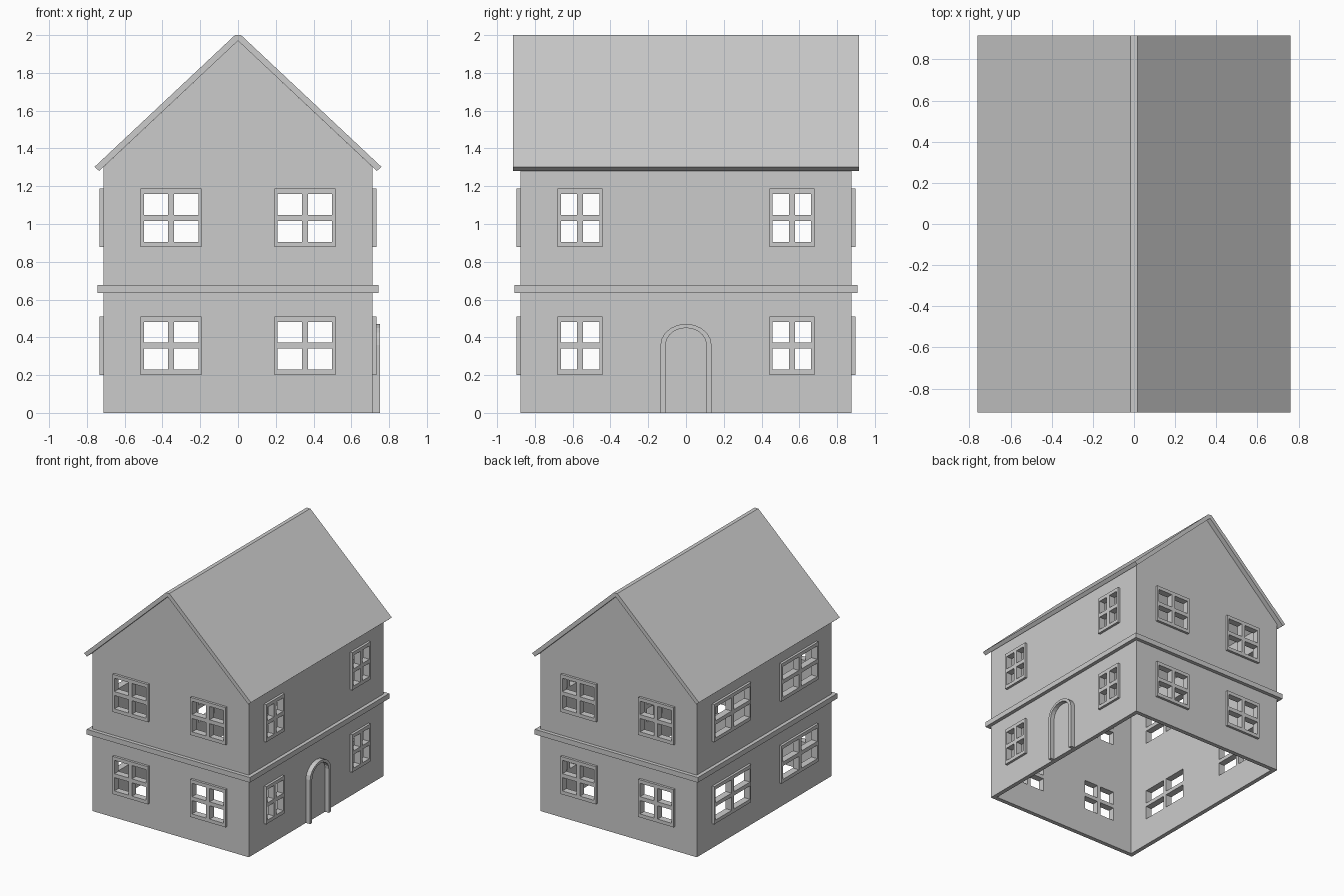
import bpy, bmesh
from math import radians, sin, cos, pi
from mathutils import Matrix, Vector

if "Cube" in bpy.data.objects:
    bpy.data.objects.remove(bpy.data.objects["Cube"])

WX, WY, T = 0.713, 0.877, 0.035      # wall half sizes and thickness
OUT = 0.02                           # window frame projection
SLOPE, APEX = 0.938, 1.97            # underside of the roof


def finish(name, bm, matrix=Matrix()):
    bmesh.ops.recalc_face_normals(bm, faces=bm.faces)
    me = bpy.data.meshes.new(name)
    bm.to_mesh(me)
    bm.free()
    ob = bpy.data.objects.new(name, me)
    ob.matrix_world = matrix
    bpy.context.collection.objects.link(ob)
    return ob


def add_box(bm, x0, x1, y0, y1, z0, z1, matrix=Matrix()):
    m = matrix @ Matrix.Translation(((x0 + x1) / 2, (y0 + y1) / 2, (z0 + z1) / 2)) \
        @ Matrix.Diagonal((x1 - x0, y1 - y0, z1 - z0, 1))
    bmesh.ops.create_cube(bm, size=1, matrix=m)


def extrude_profile(name, pts, y0, y1, matrix=Matrix()):
    """Extrude an x/z outline along y."""
    bm = bmesh.new()
    face = bm.faces.new([bm.verts.new((x, y0, z)) for x, z in pts])
    ext = bmesh.ops.extrude_face_region(bm, geom=[face])
    vs = [v for v in ext['geom'] if isinstance(v, bmesh.types.BMVert)]
    bmesh.ops.translate(bm, verts=vs, vec=(0, y1 - y0, 0))
    return finish(name, bm, matrix)


def wall_frame(angle, dist):
    """Local x runs along the wall, local -y points outward."""
    return Matrix.Rotation(radians(angle), 4, 'Z') @ Matrix.Translation((0, -dist, 0))


# Gabled walls
eave = APEX - SLOPE * WX
walls = extrude_profile("walls", [(-WX, 0), (WX, 0), (WX, eave), (0, APEX), (-WX, eave)], -WY, WY)
bm = bmesh.new()
add_box(bm, -WX + T, WX - T, -WY + T, WY - T, -1, 3)
void = finish("interior_cutter", bm)

# Windows: frame border, glazing bars and an opening cutter
BX, BZ, BAR = 0.017, 0.029, 0.016
sides = [("front", wall_frame(0, WY), 0.354, 0.322),
         ("right", wall_frame(90, WX), 0.56, 0.238),
         ("back", wall_frame(180, WY), 0.354, 0.322),
         ("left", wall_frame(270, WX), 0.438, 0.48)]
cut = bmesh.new()
for side, mat, offset, width in sides:
    for floor, zc in (("lower", 0.356), ("upper", 1.032)):
        for cx in (-offset, offset):
            w, h = width / 2, 0.155
            bm = bmesh.new()
            for s in (-1, 1):
                a, b = sorted((s * w, s * (w - BX)))
                add_box(bm, cx + a, cx + b, -OUT, 0, zc - h, zc + h)
                a, b = sorted((s * h, s * (h - BZ)))
                add_box(bm, cx - w + BX, cx + w - BX, -OUT, 0, zc + a, zc + b)
            add_box(bm, cx - BAR, cx + BAR, -OUT, T, zc - h + BZ, zc + h - BZ)
            for s in (-1, 1):
                a, b = sorted((s * BAR, s * (w - BX)))
                add_box(bm, cx + a, cx + b, -OUT, T, zc - BAR, zc + BAR)
            finish(f"{side}_{floor}_window", bm, mat)
            add_box(cut, cx - w + BX, cx + w - BX, -0.1, 0.1, zc - h + BZ, zc + h - BZ, mat)
openings = finish("window_cutter", cut)

for cutter in (void, openings):
    mod = walls.modifiers.new(cutter.name, 'BOOLEAN')
    mod.operation = 'DIFFERENCE'
    mod.solver = 'EXACT'
    mod.object = cutter
    cutter.hide_render = True
    cutter.hide_viewport = True
    cutter.display_type = 'WIRE'

# String course between the storeys
B = 0.03
bm = bmesh.new()
for s in (-1, 1):
    a, b = sorted((s * WY, s * (WY + B)))
    add_box(bm, -WX - B, WX + B, a, b, 0.634, 0.676)
    a, b = sorted((s * WX, s * (WX + B)))
    add_box(bm, a, b, -WY, WY, 0.634, 0.676)
finish("floor_band", bm)

# Roof: two sloped slabs with a narrow flat ridge
half = [(0.016, 2.0), (0.76, 1.302), (0.735, 1.281)]
profile = half + [(0, APEX)] + [(-x, z) for x, z in reversed(half)]
extrude_profile("roof", profile, -0.917, 0.917)


# Arched door surround and door leaf on the right wall
def arch(hw, spring, rise, n=10):
    pts = [(hw * cos(pi * i / n), spring + rise * sin(pi * i / n)) for i in range(n + 1)]
    return [(hw, 0)] + pts + [(-hw, 0)]


outer, inner = arch(0.135, 0.36, 0.111), arch(0.108, 0.36, 0.09)
door_mat = wall_frame(90, WX)
extrude_profile("door_surround", outer + inner[::-1], -0.039, 0, door_mat)
extrude_profile("door", inner, -0.004, 0, door_mat)
